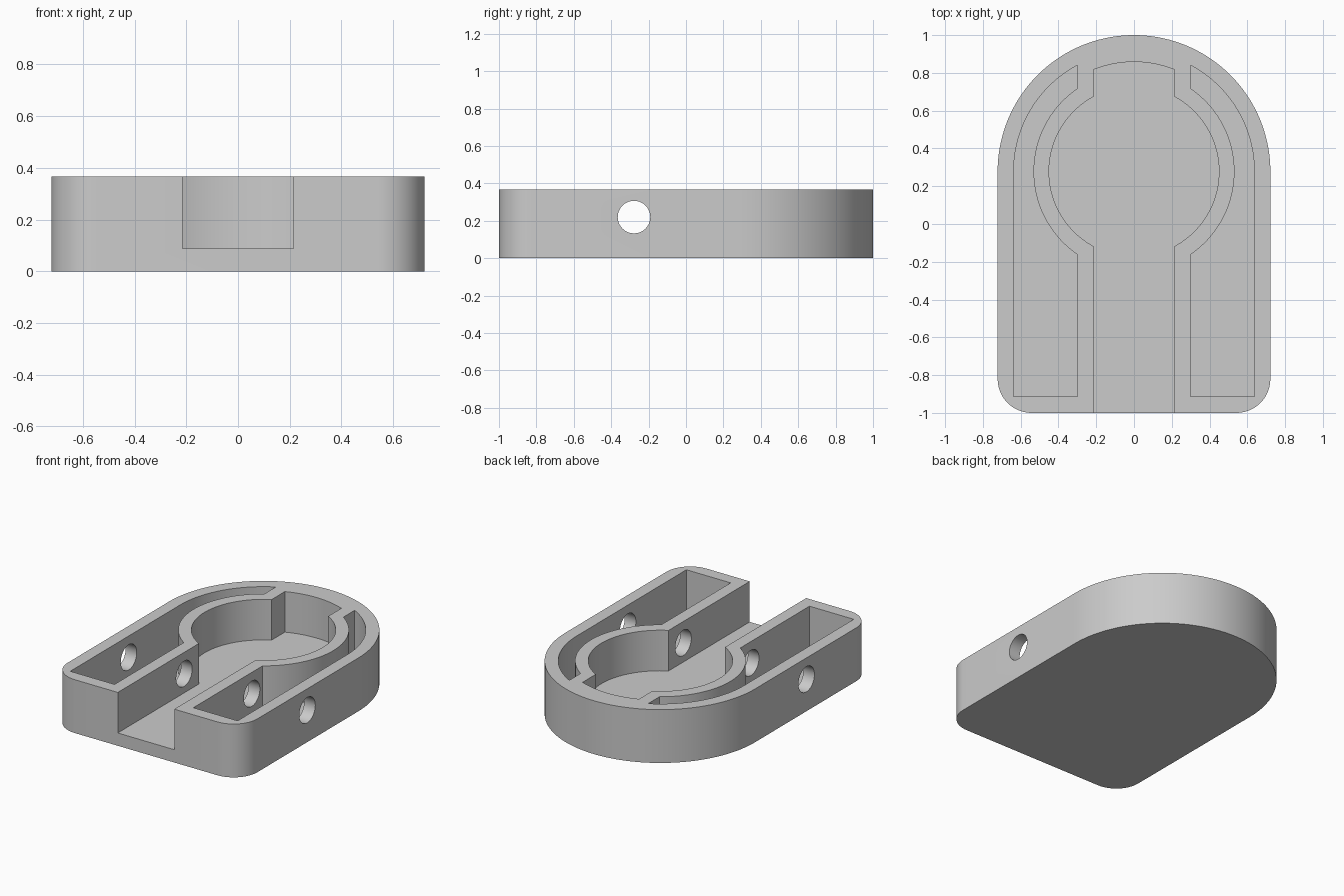
import bpy, bmesh
from math import sin, cos, asin, acos, pi, radians
from mathutils import Matrix

if "Cube" in bpy.data.objects:
    bpy.data.objects.remove(bpy.data.objects["Cube"], do_unlink=True)

HEIGHT, FLOOR = 0.367, 0.088
HALF_W, ROUND_Y = 0.722, 0.278      # half width, centre of the round end
CHANNEL, POCKET_IN, POCKET_OUT = 0.215, 0.3, 0.637
WELL_R, RING_R, NOTCH_R = 0.45, 0.532, 0.58
CORNER = 0.18

grey = bpy.data.materials.new("plain grey")
grey.use_nodes = True
grey.diffuse_color = (0.6, 0.6, 0.6, 1)
grey.node_tree.nodes["Principled BSDF"].inputs["Base Color"].default_value = grey.diffuse_color


def arc(cx, cy, r, start, end, steps):
    angles = [start + (end - start) * i / steps for i in range(steps + 1)]
    return [(cx + r * cos(a), cy + r * sin(a)) for a in angles]


def finish(name, bm):
    bmesh.ops.recalc_face_normals(bm, faces=bm.faces)
    mesh = bpy.data.meshes.new(name)
    bm.to_mesh(mesh)
    bm.free()
    mesh.materials.append(grey)
    obj = bpy.data.objects.new(name, mesh)
    bpy.context.collection.objects.link(obj)
    return obj


def prism(name, outline, z0, z1):
    bm = bmesh.new()
    face = bm.faces.new([bm.verts.new((x, y, z0)) for x, y in outline])
    top = bmesh.ops.extrude_face_region(bm, geom=[face])["geom"]
    verts = [v for v in top if isinstance(v, bmesh.types.BMVert)]
    bmesh.ops.translate(bm, verts=verts, vec=(0, 0, z1 - z0))
    return finish(name, bm)


def cut(target, cutter):
    mod = target.modifiers.new("cut", "BOOLEAN")
    mod.operation, mod.solver, mod.object = "DIFFERENCE", "EXACT", cutter
    bpy.context.view_layer.objects.active = target
    bpy.ops.object.modifier_apply(modifier=mod.name)
    bpy.data.objects.remove(cutter, do_unlink=True)


# Body: round back end, straight sides, rounded front corners
corner_x, corner_y = HALF_W - CORNER, -1 + CORNER
outline = (arc(0, ROUND_Y, HALF_W, 0, pi, 72)
           + arc(-corner_x, corner_y, CORNER, pi, 1.5 * pi, 14)
           + arc(corner_x, corner_y, CORNER, 1.5 * pi, 2 * pi, 14))
body = prism("housing_body", outline, 0, HEIGHT)

# Front channel, round well and back notch, as one keyhole outline
well, notch = acos(CHANNEL / WELL_R), acos(CHANNEL / NOTCH_R)
keyhole = ([(-CHANNEL, -1.1), (CHANNEL, -1.1)]
           + arc(0, ROUND_Y, WELL_R, -well, well, 48)
           + arc(0, ROUND_Y, NOTCH_R, notch, pi - notch, 20)
           + arc(0, ROUND_Y, WELL_R, pi - well, pi + well, 48))
cut(body, prism("keyhole_cutter", keyhole, FLOOR, HEIGHT + 0.1))

# Side pockets wrapping around the well wall
ring, outer = acos(POCKET_IN / RING_R), acos(POCKET_IN / POCKET_OUT)
pocket = ([(POCKET_IN, -0.914), (POCKET_OUT, -0.914)]
          + arc(0, ROUND_Y, POCKET_OUT, 0, outer, 32)
          + arc(0, ROUND_Y, RING_R, ring, -ring, 48))
for side in (1, -1):
    cut(body, prism("pocket_cutter", [(side * x, y) for x, y in pocket], FLOOR, HEIGHT + 0.1))

# Cross hole through every wall
bm = bmesh.new()
bmesh.ops.create_cone(bm, cap_ends=True, segments=48, radius1=0.087, radius2=0.087, depth=2,
                      matrix=Matrix.Translation((0, -0.278, 0.22)) @ Matrix.Rotation(pi / 2, 4, "Y"))
cut(body, finish("cross_hole_cutter", bm))

# Smooth curved walls, keep the edges sharp
bpy.ops.object.select_all(action="DESELECT")
body.select_set(True)
bpy.context.view_layer.objects.active = body
bpy.ops.object.shade_smooth_by_angle(angle=radians(30))
